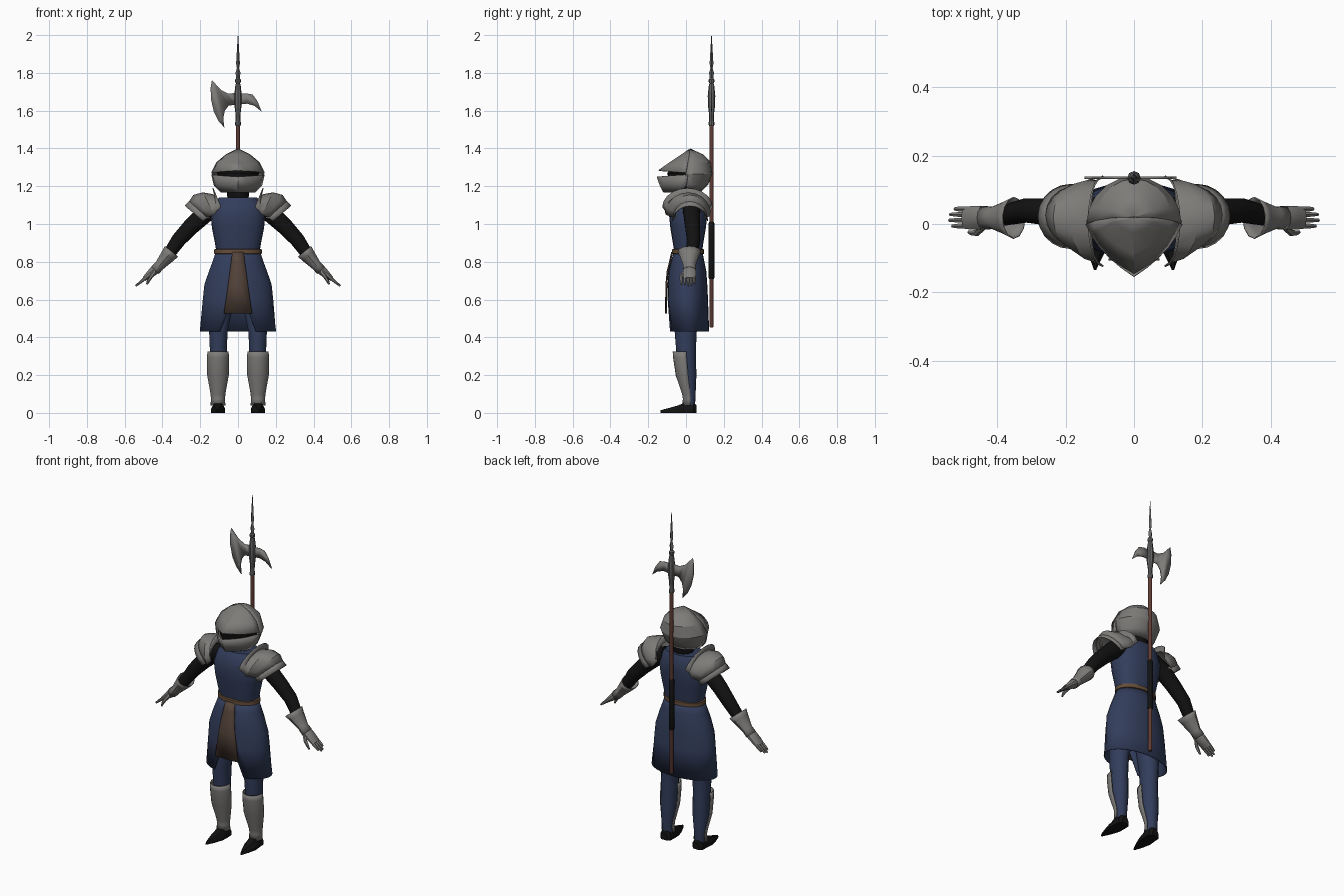
import bpy, bmesh, math
from math import sin, cos, pi


def material(name, r, g, b):
    m = bpy.data.materials.new(name)
    m.diffuse_color = (r, g, b, 1)
    return m


STEEL = material("steel", .205, .2, .19)
DARK_STEEL = material("dark steel", .13, .13, .13)
BLUE = material("blue cloth", .032, .047, .105)
BLACK = material("black cloth", .006, .006, .006)
LEATHER = material("belt leather", .13, .075, .042)
BROWN = material("brown cloth", .09, .058, .043)
WOOD = material("red wood", .12, .045, .035)


def build(name, verts, faces, mat, mirror=False, thick=0, angle=35):
    me = bpy.data.meshes.new(name)
    me.from_pydata(verts, [], faces)
    bm = bmesh.new()
    bm.from_mesh(me)
    bmesh.ops.remove_doubles(bm, verts=bm.verts, dist=1e-5)
    bmesh.ops.recalc_face_normals(bm, faces=bm.faces)
    bm.to_mesh(me)
    bm.free()
    me.materials.append(mat)
    me.shade_smooth()
    me.set_sharp_from_angle(angle=math.radians(angle))
    ob = bpy.data.objects.new(name, me)
    bpy.context.collection.objects.link(ob)
    if thick:
        s = ob.modifiers.new("thickness", 'SOLIDIFY')
        s.thickness, s.offset = thick, 0
    if mirror:
        ob.modifiers.new("mirror", 'MIRROR')
    return ob


def loft(name, rings, mat, closed=True, caps=True, **kw):
    n = len(rings[0])
    verts = [p for r in rings for p in r]
    faces = []
    for k in range(len(rings) - 1):
        for i in range(n if closed else n - 1):
            j = (i + 1) % n
            faces.append((k*n + i, k*n + j, (k+1)*n + j, (k+1)*n + i))
    if closed and caps:
        faces += [tuple(range(n)), tuple(range(len(verts) - n, len(verts)))]
    return build(name, verts, faces, mat, **kw)


def oval(z, hx, front, back, cx=0, n=20, power=1.0):
    cy, ry = (front + back) / 2, (back - front) / 2
    f = lambda v: math.copysign(abs(v) ** power, v)
    return [(cx + hx*f(sin(2*pi*i/n)), cy - ry*f(cos(2*pi*i/n)), z) for i in range(n)]


def arc(z, hx, front, back, t0, t1, cx=0, n=20):
    cy, ry = (front + back) / 2, (back - front) / 2
    ts = [t0 + (t1 - t0)*i/n for i in range(n + 1)]
    return [(cx + hx*sin(t), cy - ry*cos(t), z) for t in ts]


def limb(name, path, mat, n=10, **kw):
    # path entries: x, y, z, radius across, radius in y
    rings = []
    for i, (x, y, z, rn, ry) in enumerate(path):
        a, b = path[max(i-1, 0)], path[min(i+1, len(path)-1)]
        dx, dz = b[0]-a[0], b[2]-a[2]
        l = math.hypot(dx, dz)
        rings.append([(x - dz/l*rn*cos(t), y + ry*sin(t), z + dx/l*rn*cos(t))
                      for t in (2*pi*k/n for k in range(n))])
    return loft(name, rings, mat, **kw)


def hood(name, rings, mat, n=10, **kw):
    # half-oval shell rings: top x, top z, bottom x, bottom z, centre y, half depth
    rs = [[(bx + (tx-bx)*cos(t), y + r*sin(t), bz + (tz-bz)*cos(t))
           for t in (-pi/2 + pi*k/n for k in range(n + 1))] for tx, tz, bx, bz, y, r in rings]
    return loft(name, rs, mat, closed=False, mirror=True, thick=.005, **kw)


def lathe(name, profile, mat, n=12, **kw):
    return loft(name, [oval(z, r, .135 - r, .135 + r, n=n) for r, z in profile], mat, **kw)


# Torso, belt, skirt and front panel
loft("tunic", [oval(z, h, f, b, power=.85) for z, h, f, b in (
    (.84, .113, -.06, .083), (.9, .122, -.07, .092), (.98, .138, -.083, .105),
    (1.05, .145, -.09, .113), (1.11, .125, -.078, .108), (1.14, .1, -.055, .095))], BLUE)
loft("belt", [oval(z, h, -h + .052, h - .03) for z, h in (
    (.84, .118), (.843, .126), (.865, .126), (.868, .118))], LEATHER)
skirt = []
for z, h, f, b, slit in ((.86, .113, -.06, .083, .002), (.8, .133, -.078, .095, .002),
                         (.75, .152, -.09, .105, .003), (.68, .176, -.095, .11, .01),
                         (.6, .184, -.096, .114, .03), (.43, .2, -.095, .12, .095)):
    a = math.asin(slit / h)
    skirt.append(arc(z, h, f, b, a, 2*pi - a, n=26))
loft("skirt", skirt, BLUE, closed=False, thick=.005)
loft("front_panel", [[(-w, y, z), (0, y - .004, z), (w, y, z)] for w, y, z in (
    (.03, -.072, .85), (.036, -.083, .8), (.043, -.095, .75),
    (.052, -.102, .68), (.075, -.104, .525))], BROWN, closed=False, thick=.006)

# Legs, greaves and pointed shoes
loft("leg", [oval(z, h, f, b, cx=x, n=14) for z, h, f, b, x in (
    (.74, .07, -.06, .085, .07), (.6, .068, -.065, .075, .085), (.43, .05, -.06, .057, .104),
    (.33, .046, -.052, .052, .104), (.2, .046, -.04, .055, .105), (.08, .032, -.008, .05, .106),
    (.04, .03, -.005, .048, .106))], BLUE, mirror=True)
loft("greave", [arc(z, h, f, b, -1.75, 1.75, cx=.106, n=12) for z, h, f, b in (
    (.325, .053, -.068, .05), (.295, .057, -.066, .052), (.2, .055, -.052, .056),
    (.1, .037, -.018, .052), (.075, .035, -.014, .052), (.04, .037, -.018, .054))],
    STEEL, closed=False, mirror=True, thick=.005)
shoe = []
for y, w, top, x in ((.055, .02, .04, .105), (.04, .033, .06, .105), (0, .035, .058, .105),
                     (-.04, .036, .04, .108), (-.09, .022, .026, .111), (-.135, .003, .014, .114)):
    shoe.append([(x - w, y, 0), (x + w, y, 0), (x + w, y, top*.45),
                 (x + w*.5, y, top), (x - w*.5, y, top), (x - w, y, top*.45)])
loft("shoe", shoe, BLACK, mirror=True)

# Arms, gauntlets and hands
limb("sleeve", [(.1, .03, 1.09, .045, .05), (.17, .03, 1.06, .05, .045), (.25, .035, .985, .044, .04),
                (.315, .04, .915, .039, .036), (.38, .025, .82, .03, .03)], BLACK, n=14, mirror=True)
limb("gauntlet_cuff", [(.352, .018, .855, .043, .06), (.37, .018, .833, .038, .05),
                       (.415, .018, .78, .025, .031), (.44, .018, .755, .026, .033)],
     STEEL, caps=False, mirror=True, thick=.004, n=12)
limb("palm", [(.42, .018, .775, .022, .028), (.45, .018, .748, .024, .036),
              (.475, .018, .727, .018, .036), (.497, .018, .708, .012, .033)], STEEL, mirror=True)
for i, (y, tip) in enumerate(((.044, .525), (.028, .538), (.011, .541), (-.006, .532))):
    limb(f"finger_{i + 1}", [(.485, y, .718, .009, .009), (.512, y, .696, .008, .008),
                             (tip, y, .672 + (.541 - tip)*.8, .005, .005)], STEEL, n=6, mirror=True)
limb("thumb", [(.44, -.006, .75, .012, .012), (.46, -.026, .722, .01, .01),
               (.474, -.026, .7, .008, .008), (.483, -.024, .68, .005, .005)],
     STEEL, n=6, mirror=True)

# Layered shoulder plates
hood("shoulder_plate", [(.133, 1.19, .09, 1.09, .008, .132), (.125, 1.155, .11, 1.07, .008, .118),
                        (.185, 1.165, .125, 1.05, .012, .118), (.235, 1.152, .15, 1.04, .02, .1),
                        (.262, 1.11, .17, 1.035, .025, .083)], STEEL, angle=28)
hood("shoulder_lower_plate", [(.235, 1.13, .145, 1.03, .022, .082), (.262, 1.115, .165, 1.03, .022, .09),
                              (.28, 1.095, .185, 1.015, .022, .093)], STEEL, angle=28)


# Helmet: pointed front, rounded back
def helm(z, front, hx, sy, back, parts="fb", drop=0, n=5):
    pts = []
    if "f" in parts:
        for i in range(2*n + 1):
            u = i/n - 1
            bulge = .018*hx/.14*sin(pi*abs(u))
            pts.append((hx*u + math.copysign(bulge, u), front + (sy - front)*abs(u) - bulge*.5,
                        z + drop*abs(u)))
    if "b" in parts:
        for i in range(2*n + 1):
            t = pi*i/(2*n)
            pts.append((hx*cos(t), sy + (back - sy)*sin(t), z))
    return pts


loft("brow_plate", [helm(1.395, .018, .002, .02, 0, "f"), helm(1.365, -.025, .065, .018, 0, "f"),
                    helm(1.325, -.085, .113, .01, 0, "f"), helm(1.283, -.145, .14, 0, 0, "f", -.012)],
     STEEL, closed=False, thick=.005, angle=25)
loft("helmet_back", [helm(z, 0, h, s, b, "b") for z, h, s, b in (
    (1.397, .002, .02, .022), (1.367, .063, .018, .088), (1.325, .11, .01, .13),
    (1.265, .137, -.002, .137), (1.21, .118, 0, .115), (1.175, .098, .005, .08))],
    STEEL, closed=False, thick=.005, angle=25)
loft("visor", [helm(1.25, -.153, .139, .01, 0, "f", .012), helm(1.205, -.137, .126, .002, 0, "f"),
               helm(1.167, -.117, .088, -.02, 0, "f")], STEEL, closed=False, thick=.005, angle=25)
loft("inner_hood", [oval(z, h, f, b) for z, h, f, b in (
    (1.12, .055, -.03, .08), (1.19, .06, -.04, .08), (1.21, .098, -.085, .09),
    (1.27, .112, -.1, .11), (1.31, .09, -.06, .1))], BLACK)

# Halberd carried behind the back
lathe("pole_shaft", [(.008, .452), (.011, .458), (.011, 1.54)], WOOD)
lathe("pole_grip", [(.012, .71), (.015, .715), (.015, 1.005), (.012, 1.01)], BLACK)
lathe("pole_socket", [(.012, 1.52), (.015, 1.525), (.015, 1.54), (.012, 1.545), (.013, 1.58),
                      (.019, 1.63), (.02, 1.68), (.014, 1.735), (.011, 1.745), (.015, 1.752),
                      (.015, 1.765), (.009, 1.772)], DARK_STEEL, n=8)
lathe("pole_spike", [(.009, 1.77), (.013, 1.8), (.006, 1.825), (.01, 1.85), (.006, 1.92), (.001, 2)],
      DARK_STEEL, n=4)
OUTLINES = {
    "axe_blade": [(-.005, 1.695), (-.05, 1.69), (-.09, 1.71), (-.118, 1.74), (-.138, 1.762),
                  (-.145, 1.72), (-.143, 1.66), (-.128, 1.595), (-.103, 1.545), (-.072, 1.51),
                  (-.078, 1.56), (-.07, 1.6), (-.048, 1.628), (-.005, 1.63)],
    "rear_beak": [(.005, 1.69), (.045, 1.692), (.078, 1.685), (.103, 1.65), (.125, 1.595),
                  (.088, 1.625), (.048, 1.637), (.005, 1.632)]}
for name, pts in OUTLINES.items():
    build(name, [(x, .135, z) for x, z in pts], [tuple(range(len(pts)))], STEEL, thick=.007)
